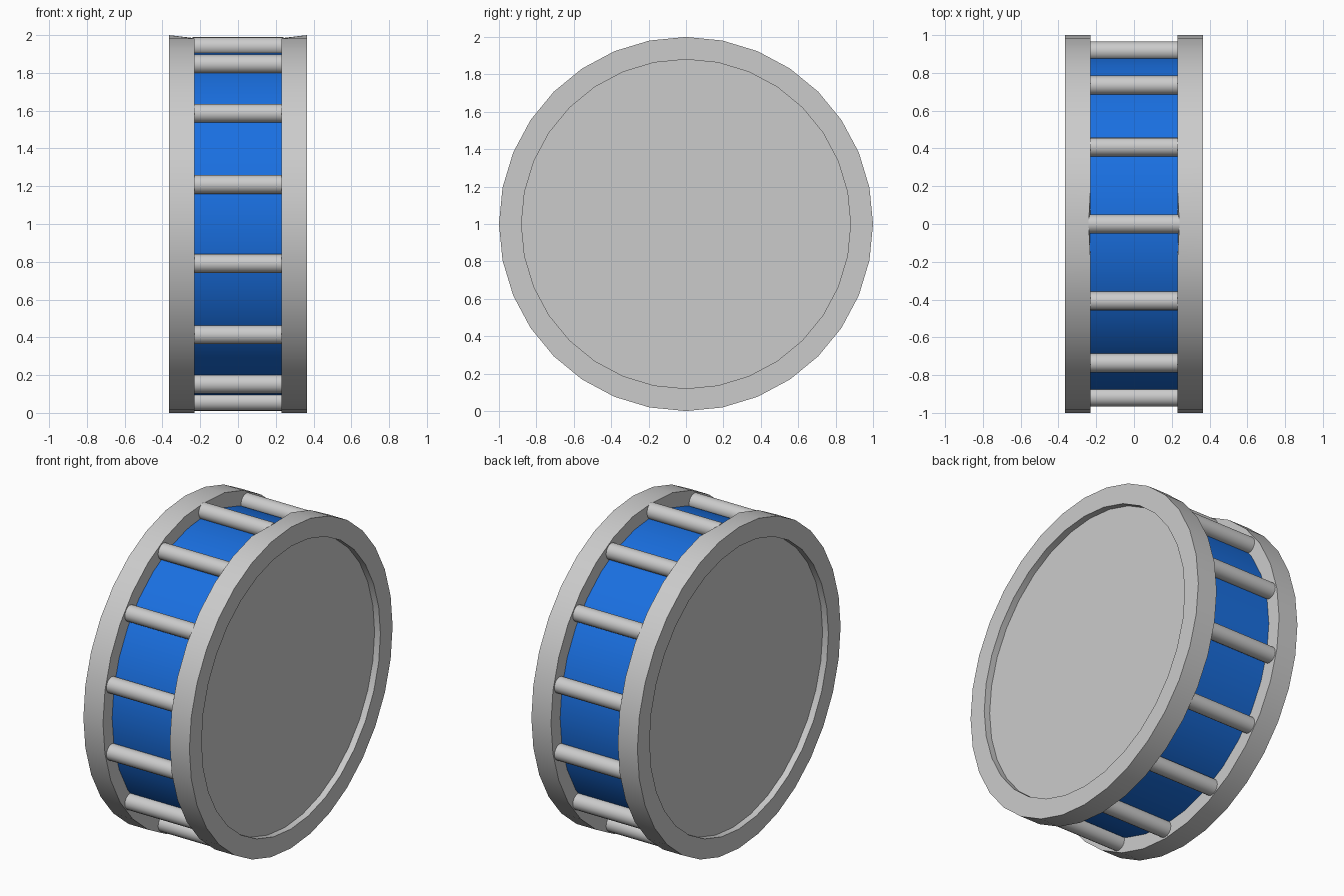
import bpy, bmesh
from math import sin, cos, pi

if "Cube" in bpy.data.objects:
    bpy.data.objects.remove(bpy.data.objects["Cube"])

CZ = 1.0      # axle height
SIDES = 32


def finish(name, bm, mat=None):
    bmesh.ops.recalc_face_normals(bm, faces=bm.faces)
    me = bpy.data.meshes.new(name)
    bm.to_mesh(me)
    bm.free()
    ob = bpy.data.objects.new(name, me)
    bpy.context.collection.objects.link(ob)
    if mat:
        me.materials.append(mat)
    bpy.ops.object.select_all(action='DESELECT')
    ob.select_set(True)
    bpy.context.view_layer.objects.active = ob
    bpy.ops.object.shade_smooth_by_angle(angle=pi / 6)
    return ob


def lathe(profile, sides, closed=False, cap=False, y=0.0, z=CZ):
    """Spin (x, radius) points around an axis parallel to x."""
    bm = bmesh.new()
    rings = [[bm.verts.new((x, y + r * sin(2 * pi * i / sides),
                            z + r * cos(2 * pi * i / sides)))
              for i in range(sides)] for x, r in profile]
    pairs = list(zip(rings, rings[1:]))
    if closed:
        pairs.append((rings[-1], rings[0]))
    for a, b in pairs:
        for i in range(sides):
            j = (i + 1) % sides
            bm.faces.new((a[i], a[j], b[j], b[i]))
    if cap:
        bm.faces.new(rings[0])
        bm.faces.new(rings[-1])
    return bm, rings


blue = bpy.data.materials.new("blue")
blue.diffuse_color = (0.01, 0.16, 0.75, 1)
blue.use_nodes = True
blue.node_tree.nodes["Principled BSDF"].inputs["Base Color"].default_value = blue.diffuse_color

# Blue drum core
bm, _ = lathe([(-0.24, 0.91), (0.24, 0.91)], SIDES)
finish("drum_core", bm, blue)

# Side rims with a recessed disc in each
for s, side in ((-1, "left"), (1, "right")):
    bm, rings = lathe([(s * 0.23, 0.88), (s * 0.23, 1.0),
                       (s * 0.365, 1.0), (s * 0.365, 0.88)], SIDES, closed=True)
    # small dent in the inner edge at the very top
    rings[1][0].co = (s * 0.24, 0, CZ + 0.985)
    finish(side + "_rim", bm)

    bm = bmesh.new()
    bm.faces.new([bm.verts.new((s * 0.325, 0.88 * sin(s * 2 * pi * i / SIDES),
                                CZ - 0.88 * cos(2 * pi * i / SIDES)))
                  for i in range(SIDES)])
    disc = finish(side + "_disc", bm)
    if disc.data.polygons[0].normal.x * s < 0:
        disc.data.flip_normals()

# Cross bars around the drum
BARS = 14
for k in range(BARS):
    a = 2 * pi * k / BARS
    bm, _ = lathe([(-0.242, 0.05), (0.242, 0.05)], 16, cap=True,
                  y=0.94 * sin(a), z=CZ + 0.94 * cos(a))
    finish("cross_bar_%02d" % (k + 1), bm)
